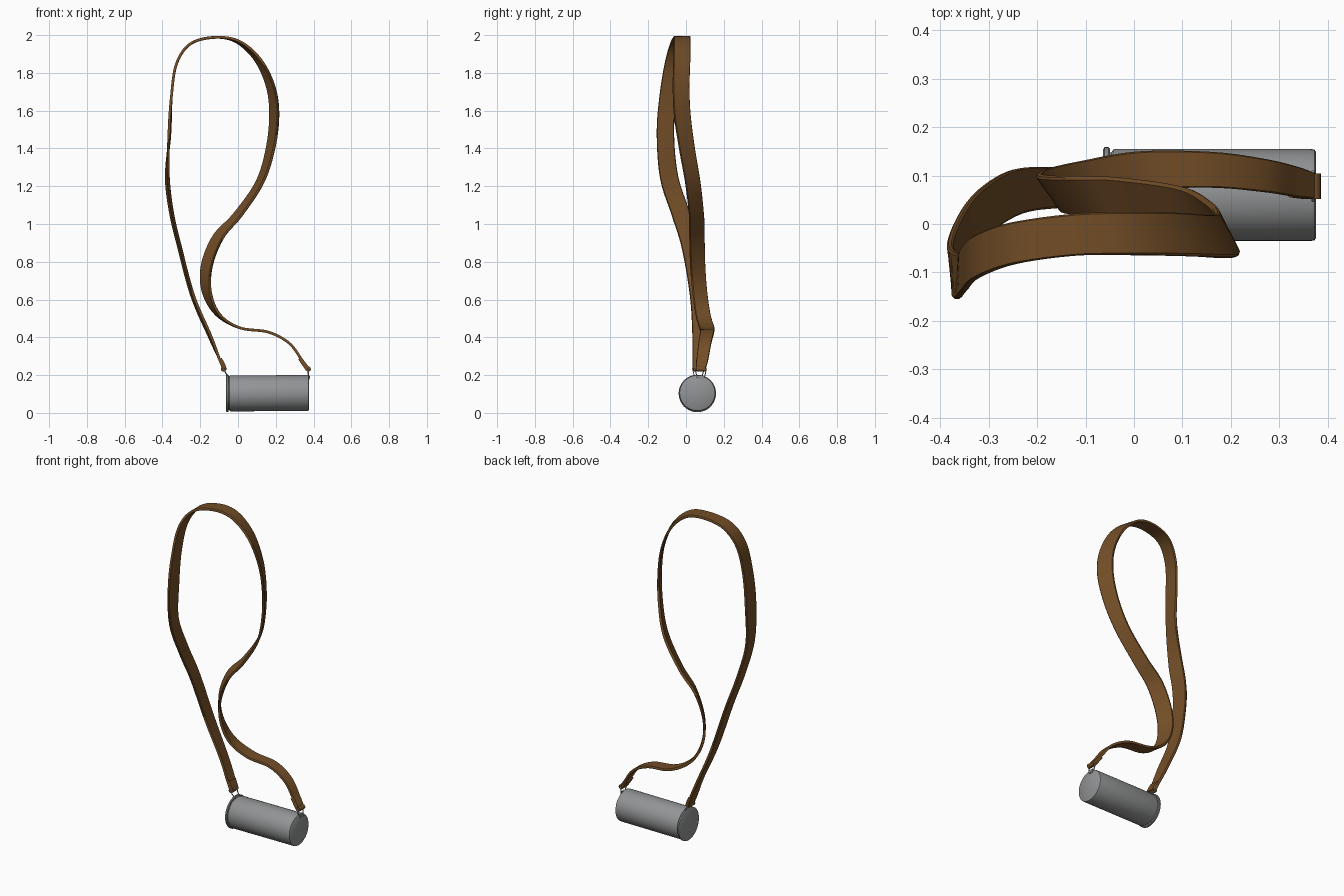
import bpy, bmesh, math
from mathutils import Vector, Matrix

if "Cube" in bpy.data.objects:
    bpy.data.objects.remove(bpy.data.objects["Cube"])


def material(name, rgb):
    m = bpy.data.materials.new(name)
    m.diffuse_color = (*rgb, 1)
    m.use_nodes = True
    m.node_tree.nodes["Principled BSDF"].inputs["Base Color"].default_value = m.diffuse_color
    return m


BROWN = material("brown leather", (0.17, 0.075, 0.02))
GREY = material("grey metal", (0.29, 0.295, 0.30))


def finish(name, bm, mat):
    bmesh.ops.recalc_face_normals(bm, faces=bm.faces)
    me = bpy.data.meshes.new(name)
    bm.to_mesh(me)
    bm.free()
    me.materials.append(mat)
    ob = bpy.data.objects.new(name, me)
    bpy.context.collection.objects.link(ob)
    bpy.ops.object.select_all(action='DESELECT')
    ob.select_set(True)
    bpy.context.view_layer.objects.active = ob
    bpy.ops.object.shade_smooth_by_angle(angle=math.radians(40))
    return ob


def catmull(rows, steps):
    out = []
    n = len(rows)
    for i in range(n - 1):
        a, b, c, d = (rows[max(0, min(n - 1, i + k))] for k in (-1, 0, 1, 2))
        for s in range(steps):
            t = s / steps
            out.append([0.5 * (2 * q + (r - p) * t + (2 * p - 5 * q + 4 * r - u) * t * t
                               + (3 * q - p - 3 * r + u) * t ** 3)
                        for p, q, r, u in zip(a, b, c, d)])
    return out + [list(rows[-1])]


def sweep(name, rows, thick, mat, steps=6):
    """Ribbon: rows are centre x, y, z, half width, x shift of the front edge."""
    pts = catmull(rows, steps)
    cen = [Vector(p[:3]) for p in pts]
    bm = bmesh.new()
    rings = []
    for i, p in enumerate(pts):
        tan = (cen[min(i + 1, len(cen) - 1)] - cen[max(i - 1, 0)]).normalized()
        w = Vector((p[4], -p[3], 0))
        w -= tan * w.dot(tan)
        w *= math.hypot(p[3], p[4]) / w.length
        nrm = tan.cross(w).normalized() * thick / 2
        prof = [(-1, -.45), (-.93, -1), (0, -1), (.93, -1), (1, -.45),
                (1, .45), (.93, 1), (0, 1), (-.93, 1), (-1, .45)]
        rings.append([bm.verts.new(cen[i] + w * a + nrm * b) for a, b in prof])
    for r, s in zip(rings, rings[1:]):
        for k in range(len(r)):
            bm.faces.new((r[k], r[k - 1], s[k - 1], s[k]))
    bm.faces.new(rings[0])
    bm.faces.new(rings[-1])
    return finish(name, bm, mat)


# Long twisting carrying strap
sweep("strap", [
    (-.075, .065, .23, .030, 0), (-.10, .070, .29, .036, 0),
    (-.15, .075, .41, .041, .006), (-.24, .067, .62, .046, .006),
    (-.31, .025, .88, .048, .006), (-.352, -.03, 1.06, .048, .006),
    (-.374, -.09, 1.25, .048, .006), (-.363, -.109, 1.48, .046, -.003),
    (-.352, -.095, 1.68, .045, 0), (-.325, -.068, 1.85, .044, 0),
    (-.25, -.04, 1.955, .043, 0), (-.12, -.022, 1.988, .043, .006),
    (.0, -.02, 1.965, .043, .012), (.105, -.022, 1.87, .043, .016),
    (.172, -.026, 1.73, .043, .020), (.192, -.020, 1.58, .043, .022),
    (.172, .005, 1.40, .040, .020), (.115, .036, 1.22, .038, .018),
    (.0, .055, 1.05, .036, .022), (-.105, .058, .93, .037, .028),
    (-.165, .062, .78, .038, .028), (-.165, .073, .64, .038, .022),
    (-.105, .090, .52, .039, .010), (.01, .110, .45, .040, 0),
    (.16, .112, .428, .037, 0), (.27, .100, .37, .034, 0),
    (.335, .087, .285, .031, 0), (.372, .078, .235, .026, 0)], .014, BROWN)

# Folded strap ends stitched back over the rings
sweep("strap_fold_left", [(-.066, .065, .228, .028, 0), (-.076, .065, .255, .030, 0),
                          (-.092, .068, .285, .033, 0)], .016, BROWN)
sweep("strap_fold_right", [(.366, .078, .228, .026, 0), (.350, .080, .252, .028, 0),
                           (.327, .085, .285, .030, 0)], .016, BROWN)
for side, x, y in (("left", -.077, .065), ("right", .372, .078)):
    bm = bmesh.new()
    bmesh.ops.create_cone(bm, cap_ends=True, segments=16, radius1=.014, radius2=.014, depth=.052,
                          matrix=Matrix.Translation((x, y, .232)) @ Matrix.Rotation(math.pi / 2, 4, 'X'))
    finish("strap_loop_" + side, bm, BROWN)


def lathe(name, profile, mat, segs=48):
    """Turn (x, radius) pairs about the cup axis."""
    bm = bmesh.new()
    rings = [[bm.verts.new((x, .06 + r * math.cos(2 * math.pi * k / segs),
                            .104 + .005 * (x - .15) + r * math.sin(2 * math.pi * k / segs)))
              for k in range(segs)] for x, r in profile]
    for r, s in zip(rings, rings[1:]):
        for k in range(segs):
            bm.faces.new((r[k], r[k - 1], s[k - 1], s[k]))
    bm.faces.new(rings[0])
    bm.faces.new(rings[-1])
    return finish(name, bm, mat)


# Canister body with rounded rims, and the lid over a narrow groove
lathe("canister", [(-.046, .089), (-.043, .0935), (-.038, .095), (.366, .095),
                   (.373, .0935), (.376, .089)], GREY)
lathe("lid_neck", [(-.056, .088), (-.04, .088)], GREY)
lathe("lid", [(-.064, .093), (-.061, .099), (-.053, .099), (-.050, .096)], GREY)


# Wire rings joining strap to canister
def wire(name, pts, radius):
    cu = bpy.data.curves.new(name, 'CURVE')
    cu.dimensions = '3D'
    cu.bevel_depth = radius
    cu.bevel_resolution = 2
    sp = cu.splines.new('POLY')
    sp.points.add(len(pts) - 1)
    for q, p in zip(sp.points, pts):
        q.co = (*p, 1)
    sp.use_cyclic_u = True
    ob = bpy.data.objects.new(name, cu)
    bpy.context.collection.objects.link(ob)
    cu.materials.append(GREY)


for side, top, foot, y in (("left", -.077, -.052, .065), ("right", .370, .374, .078)):
    wire("ring_" + side, [(top, y - .03, .232), (top, y + .03, .232),
                          (foot, y + .02, .19), (foot, y - .02, .19)], .0035)
    bm = bmesh.new()
    bmesh.ops.create_cube(bm, size=1, matrix=Matrix.Translation((foot, y, .188))
                          @ Matrix.Diagonal((.014, .034, .022, 1)))
    bmesh.ops.bevel(bm, geom=bm.edges[:], offset=.003, segments=2, affect='EDGES')
    finish("ring_lug_" + side, bm, GREY)
